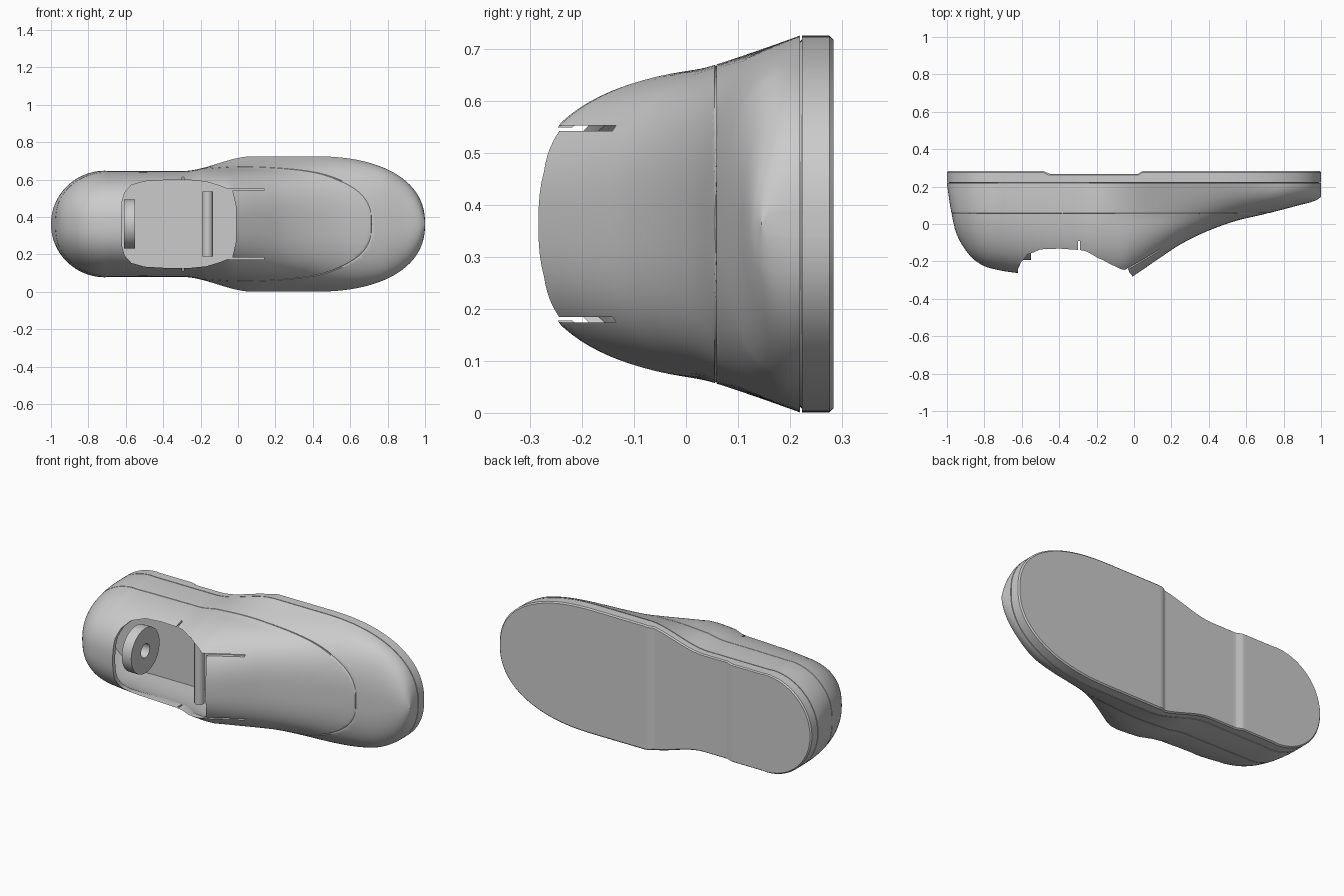
import bpy, bmesh, math

if "Cube" in bpy.data.objects:
    bpy.data.objects.remove(bpy.data.objects["Cube"])

ZC = 0.363          # mid-width height
N_X, N_A = 110, 56  # stations along the shoe, points over the arch


def lerp_table(table, x):
    """Smooth (cubic Hermite) interpolation through (x, value) points."""
    n = len(table)
    for i in range(n - 1):
        if x <= table[i + 1][0] or i == n - 2:
            break

    def slope(k):
        if k in (0, n - 1):
            k2 = 1 if k == 0 else n - 2
            return (table[k2][1] - table[k][1]) / (table[k2][0] - table[k][0])
        a = (table[k][1] - table[k - 1][1]) / (table[k][0] - table[k - 1][0])
        b = (table[k + 1][1] - table[k][1]) / (table[k + 1][0] - table[k][0])
        return 0 if a * b <= 0 else 2 * a * b / (a + b)
    (x0, y0), (x1, y1) = table[i], table[i + 1]
    h = x1 - x0
    t = (x - x0) / h
    return ((2*t**3 - 3*t*t + 1) * y0 + (t**3 - 2*t*t + t) * h * slope(i)
            + (3*t*t - 2*t**3) * y1 + (t**3 - t*t) * h * slope(i + 1))


def half_width(x):
    if x < -0.71:
        return 0.285 * math.sqrt(max(0, 1 - ((x + 0.71) / 0.29) ** 2))
    if x > 0.4:
        return 0.362 * max(0, 1 - ((x - 0.4) / 0.6) ** 2.3) ** (1 / 2.3)
    t = min(1, max(0, (x + 0.3) / 0.38))
    return 0.283 + 0.079 * t * t * (3 - 2 * t)


TOP = [(-1, .215), (-.98, .08), (-.95, -.05), (-.9, -.14), (-.85, -.195), (-.78, -.233),
       (-.62, -.262), (-.3, -.282), (-.06, -.31), (0, -.275), (.14, -.18), (.25, -.108),
       (.4, -.035), (.55, .018), (.72, .058), (.88, .1), (.97, .125), (1, .145)]
POWER = [(-1, 2.2), (-.75, 2.4), (-.3, 2.7), (0, 2.6), (.4, 2.75), (.75, 2.5), (1, 2.2)]
BOTTOM = [(-1, .283), (-.49, .283), (-.45, .268), (.02, .268), (.05, .283), (1, .283)]
STATIONS = [-0.9995 * math.cos(math.pi * i / (N_X - 1)) for i in range(N_X)]
BASE = 0.219


def make_object(name, bm):
    bmesh.ops.recalc_face_normals(bm, faces=bm.faces)
    mesh = bpy.data.meshes.new(name)
    bm.to_mesh(mesh)
    bm.free()
    ob = bpy.data.objects.new(name, mesh)
    bpy.context.collection.objects.link(ob)
    return ob


def activate(ob):
    bpy.ops.object.select_all(action='DESELECT')
    ob.select_set(True)
    bpy.context.view_layer.objects.active = ob


def smooth(ob, deg=35):
    activate(ob)
    bpy.ops.object.shade_smooth_by_angle(angle=math.radians(deg))


def bridge(bm, rings, closed):
    for a, b in zip(rings, rings[1:]):
        n = len(a)
        for j in range(n if closed else n - 1):
            k = (j + 1) % n
            bm.faces.new((a[j], a[k], b[k], b[j]))


def arch_loft(inset=0.0, base=BASE):
    """Arched body lofted along x: flared near the sole, closed by a flat base."""
    bm = bmesh.new()
    rings = []
    for x in STATIONS:
        w = half_width(x)
        # narrower width the forefoot reaches above the flare
        upper_w = w - 0.85 * max(0, w - 0.3)
        h = max(BASE - lerp_table(TOP, x) - inset - (BASE - base), 0.002)
        e = 2 / lerp_table(POWER, x)
        ring = []
        for i in range(N_A + 1):
            a = math.pi * i / N_A
            c, s = math.cos(a), max(0, math.sin(a))
            rise = h * s ** e
            flare = max(0, 1 - rise / 0.2) ** 1.4
            z = math.copysign(abs(c) ** e, c) * (upper_w + (w - upper_w) * flare)
            ring.append(bm.verts.new((x * (1 - inset), base - rise,
                                      ZC + z * (1 - inset / 0.3))))
        rings.append(ring)
    bridge(bm, rings, True)
    bm.faces.new(rings[0])
    bm.faces.new(rings[-1])
    return bm


def prism(name, pts, y0, y1):
    """(x, z) polygon extruded along y."""
    bm = bmesh.new()
    rings = [[bm.verts.new((x, y, ZC + z)) for x, z in pts] for y in (y0, y1)]
    bridge(bm, rings, True)
    for r in rings:
        bm.faces.new(r)
    return make_object(name, bm)


def box_pts(x0, x1, z0, z1):
    return [(x0, z0), (x1, z0), (x1, z1), (x0, z1)]


def cut(ob, cutter):
    cutter.hide_render = True
    m = ob.modifiers.new('cut', 'BOOLEAN')
    m.operation, m.solver, m.object = 'DIFFERENCE', 'EXACT', cutter
    activate(ob)
    bpy.ops.object.modifier_apply(modifier=m.name)
    bpy.data.objects.remove(cutter, do_unlink=True)


# Upper: outer arch with a fine seam groove running all the way round
bm = arch_loft()
SEAM = 0.057
for y in (SEAM - 0.002, SEAM, SEAM + 0.002):
    bmesh.ops.bisect_plane(bm, geom=bm.verts[:] + bm.edges[:] + bm.faces[:], dist=1e-5,
                           plane_co=(0, y, 0), plane_no=(0, 1, 0))
bmesh.ops.recalc_face_normals(bm, faces=bm.faces)
bm.normal_update()
for v, n in [(v, v.normal.copy()) for v in bm.verts if abs(v.co.y - SEAM) < 1e-4]:
    v.co -= n * 0.003
upper = make_object('upper', bm)

# Hollow inside, foot opening, tongue slits and collar notches
cut(upper, make_object('cavity', arch_loft(0.022, 0.18)))
half = [(-.62, .12), (-.605, .17), (-.57, .208), (-.5, .228), (-.4, .234), (-.25, .234),
        (-.17, .226), (-.1, .205), (-.03, .178), (-.012, .1)]
cut(upper, prism('opening', half + [(x, -z) for x, z in reversed(half)], -0.45, 0.1))
for s in (-1, 1):
    cut(upper, prism('slit', box_pts(-.05, .14, s * .184 - .005, s * .184 + .005), -.45, -.02))
    cut(upper, prism('notch', box_pts(-.3, -.29, s * .255 - .035, s * .255 + .035), -.45, -.09))
smooth(upper)

# Sole: stacked outlines with a recessed welt and a shallow arch underneath
bm = bmesh.new()
sole_x = sorted(STATIONS + [-.49, -.45, .02, .05])
layers = [(.007, lambda x: .19), (.007, lambda x: .223), (0, lambda x: .223),
          (0, lambda x: lerp_table(BOTTOM, x) - .007), (.007, lambda x: lerp_table(BOTTOM, x))]
rings = []
for d, fy in layers:
    side = [(x * (1 - d), fy(x), half_width(x) * (1 - d / .36)) for x in sole_x]
    if fy(0) < .2:   # tuck the hidden top of the welt inside the upper
        side = [(x * .97, y, z * .9) for x, y, z in side]
    loop = side + [(x, y, -z) for x, y, z in reversed(side)]
    rings.append([bm.verts.new((x, y, ZC + z)) for x, y, z in loop])
bridge(bm, rings, True)
for r in (rings[0], rings[-1]):
    for i in range(len(sole_x) - 1):
        bm.faces.new((r[i], r[i + 1], r[-2 - i], r[-1 - i]))
smooth(make_object('sole', bm), 30)

# Heel disc with a centre hole, standing inside the heel
bm = bmesh.new()
rings = []
for x, r in [(-.61, .04), (-.61, .13), (-.55, .13), (-.55, .04), (-.61, .04)]:
    rings.append([bm.verts.new((x, -.062 + r * math.cos(2 * math.pi * i / 48),
                                ZC + r * math.sin(2 * math.pi * i / 48))) for i in range(48)])
bridge(bm, rings, True)
bmesh.ops.remove_doubles(bm, verts=bm.verts, dist=1e-5)
smooth(make_object('heel_disc', bm))

# Cross bar over the opening
bpy.ops.mesh.primitive_cylinder_add(vertices=32, radius=0.027, depth=0.35,
                                    location=(-.162, -.122, ZC))
bar = bpy.context.object
bar.name = 'cross_bar'
smooth(bar)
